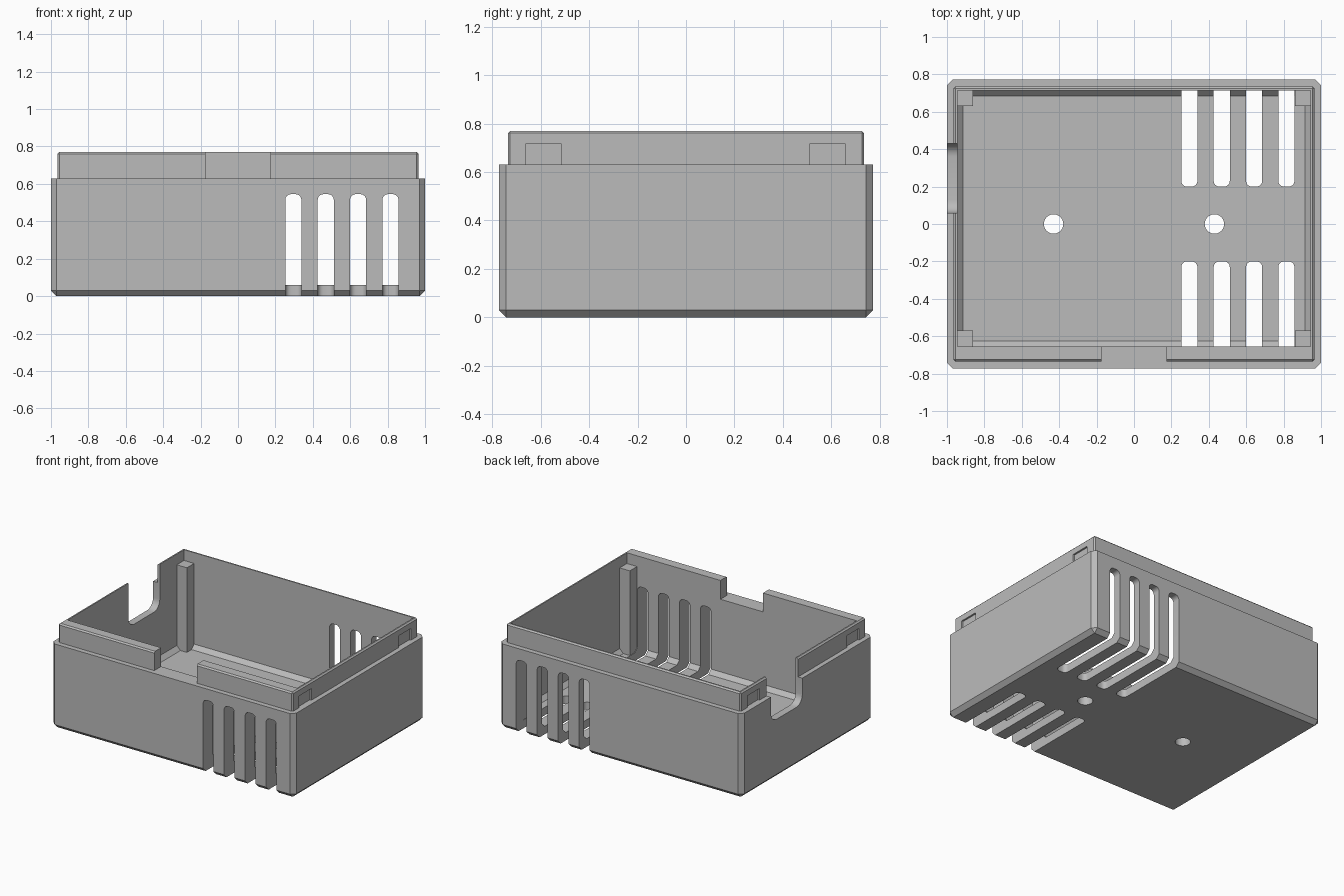
import bpy
import bmesh
from mathutils import Vector

cube = bpy.data.objects.get("Cube")
if cube:
    bpy.data.objects.remove(cube, do_unlink=True)

grey = bpy.data.materials.new("plain_grey")
grey.use_nodes = True
grey.diffuse_color = (0.5, 0.5, 0.5, 1)
grey.node_tree.nodes["Principled BSDF"].inputs["Base Color"].default_value = (0.5, 0.5, 0.5, 1)


def add_object(name, bm):
    mesh = bpy.data.meshes.new(name)
    bm.to_mesh(mesh)
    bm.free()
    mesh.materials.append(grey)
    obj = bpy.data.objects.new(name, mesh)
    bpy.context.scene.collection.objects.link(obj)
    return obj


def box(name, low, high, bevel=0, pick=None, segments=1):
    """Box between two corners; pick(offset from centre) selects the edges to bevel."""
    low, high = Vector(low), Vector(high)
    centre, size = (low + high) / 2, high - low
    bm = bmesh.new()
    bmesh.ops.create_cube(bm, size=1)
    # Edge middles are read on the unit cube: 0 along the edge, +-0.5 across it
    edges = [e for e in bm.edges
             if pick and pick((e.verts[0].co + e.verts[1].co) / 2)]
    for v in bm.verts:
        v.co = Vector(a * b for a, b in zip(v.co, size)) + centre
    if edges:
        bmesh.ops.bevel(bm, geom=edges, offset=bevel, segments=segments,
                        profile=0.5, affect='EDGES', clamp_overlap=True)
    bmesh.ops.recalc_face_normals(bm, faces=bm.faces)
    return add_object(name, bm)


def combine(target, operation, tool):
    """Apply a boolean and throw the tool away."""
    mod = target.modifiers.new("boolean", 'BOOLEAN')
    mod.operation, mod.solver, mod.object = operation, 'EXACT', tool
    graph = bpy.context.evaluated_depsgraph_get()
    graph.update()
    mesh = bpy.data.meshes.new_from_object(target.evaluated_get(graph))
    target.modifiers.clear()
    target.data = mesh
    bpy.data.objects.remove(tool, do_unlink=True)


def cut(tool):
    combine(case, 'DIFFERENCE', tool)


LEDGE, TOP, FLOOR = 0.63, 0.77, 0.06
FRONT, BACK, SIDE = -0.655, 0.715, 0.945   # inner wall faces

# Outer shell with chamfered corners and bottom, and the raised lip
case = box("enclosure", (-1, -0.772, 0), (1, 0.772, LEDGE), 0.03,
           lambda m: m.z < 0.1)
lip = box("lip", (-0.965, -0.735, 0.04), (0.965, 0.735, TOP), 0.01,
          lambda m: m.z > -0.1)
combine(case, 'UNION', lip)

# Hollow inside with a chamfer around the floor
cut(box("cavity", (-SIDE, FRONT, FLOOR), (SIDE, BACK, 1), 0.03,
        lambda m: m.z < -0.1))

# Opening in the front lip
cut(box("front_opening", (-0.175, -0.9, LEDGE), (0.175, -0.64, 1)))

# Cable notch in the right wall, rounded at the bottom
cut(box("cable_notch", (-1.1, 0.06, 0.44), (-0.9, 0.43, 1), 0.07,
        lambda m: m.z < -0.1 and abs(m.x) < 0.1, 6))

# Ventilation slots running from the floor up the front and back walls
for i in range(4):
    x = 0.296 + 0.173 * i
    for s in (-1, 1):
        near, mid, far = 0.2 * s, 0.6 * s, 0.9 * s
        y0, y1 = sorted((near, far))
        cut(box("floor_slot", (x - 0.043, y0, -0.1), (x + 0.043, y1, 0.1), 0.03,
                lambda m: abs(m.z) < 0.1 and m.y * s < 0, 4))
        y0, y1 = sorted((mid, far))
        cut(box("wall_slot", (x - 0.043, y0, -0.1), (x + 0.043, y1, 0.545), 0.03,
                lambda m: abs(m.y) < 0.1 and m.z > 0, 4))

for s in (-1, 1):
    # Round screw holes in the floor
    bm = bmesh.new()
    bmesh.ops.create_cone(bm, cap_ends=True, segments=32, radius1=0.052,
                          radius2=0.052, depth=0.4)
    bmesh.ops.translate(bm, verts=bm.verts, vec=(0.43 * s, 0, 0))
    cut(add_object("screw_hole", bm))
    # Shallow latch recesses on the sides of the lip
    for y in (-0.587, 0.583):
        x0, x1 = sorted((0.952 * s, 1.1 * s))
        cut(box("latch_recess", (x0, y - 0.072, LEDGE), (x1, y + 0.072, 0.717)))

case.name = "enclosure"
parts = [case]

# Square posts in the inner corners
for side, s in (("left", 1), ("right", -1)):
    x0, x1 = sorted((0.862 * s, 0.948 * s))
    for end, y0, y1 in (("front", FRONT - 0.003, -0.57), ("back", 0.63, BACK + 0.003)):
        parts.append(box(f"{end}_{side}_post", (x0, y0, 0.05), (x1, y1, 0.69)))

bpy.ops.object.select_all(action='DESELECT')
for part in parts:
    part.select_set(True)
bpy.context.view_layer.objects.active = case
bpy.ops.object.shade_smooth_by_angle()
